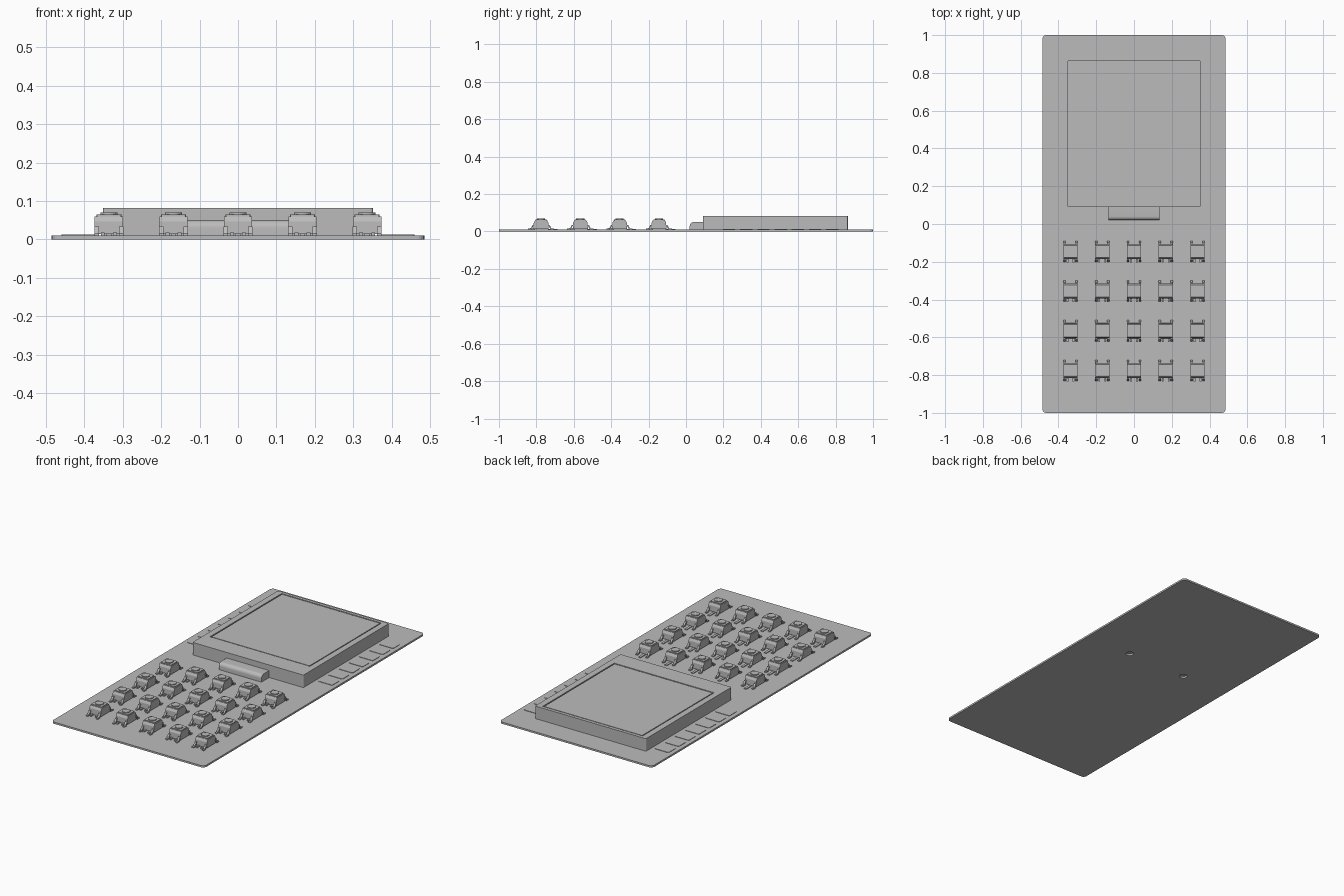
import bpy
import bmesh
from math import cos, sin, pi
from mathutils import Vector

if "Cube" in bpy.data.objects:
    bpy.data.objects.remove(bpy.data.objects["Cube"], do_unlink=True)

grey = bpy.data.materials.new("plain grey")
grey.use_nodes = True
GREY = (0.5, 0.5, 0.5, 1)
grey.diffuse_color = GREY
grey.node_tree.nodes["Principled BSDF"].inputs["Base Color"].default_value = GREY


def prism(bm, profile, lo, hi, axis):
    """Extrude a closed 2D profile from lo to hi along x (profile in y, z) or z (profile in x, y)."""
    def place(p, d):
        return (d, p[0], p[1]) if axis == "x" else (p[0], p[1], d)
    base = bm.faces.new([bm.verts.new(place(p, lo)) for p in profile])
    top = bmesh.ops.extrude_face_region(bm, geom=[base])["geom"]
    shift = Vector((hi - lo, 0, 0)) if axis == "x" else Vector((0, 0, hi - lo))
    bmesh.ops.translate(bm, vec=shift, verts=[g for g in top if isinstance(g, bmesh.types.BMVert)])


def rounded(cx, cy, hx, hy, r, steps=5):
    """Rounded rectangle outline."""
    points = []
    for quarter, (sx, sy) in enumerate([(1, 1), (-1, 1), (-1, -1), (1, -1)]):
        for i in range(steps + 1):
            a = (quarter + i / steps) * pi / 2
            points.append((cx + sx * (hx - r) + r * cos(a), cy + sy * (hy - r) + r * sin(a)))
    return points


def circle(cx, cy, r, n=24):
    return [(cx + r * cos(2 * pi * i / n), cy + r * sin(2 * pi * i / n)) for i in range(n)]


def rect(cx, cy, hx, hy):
    return [(cx - hx, cy - hy), (cx + hx, cy - hy), (cx + hx, cy + hy), (cx - hx, cy + hy)]


def make_mesh(name, prisms):
    bm = bmesh.new()
    for args in prisms:
        prism(bm, *args)
    bmesh.ops.recalc_face_normals(bm, faces=bm.faces[:])
    mesh = bpy.data.meshes.new(name)
    bm.to_mesh(mesh)
    bm.free()
    mesh.materials.append(grey)
    return mesh


def add(name, mesh, location=(0, 0, 0)):
    obj = bpy.data.objects.new(name, mesh)
    obj.location = location
    bpy.context.collection.objects.link(obj)
    return obj


def part(name, *prisms):
    return add(name, make_mesh(name, prisms))


def smooth(obj):
    bpy.ops.object.select_all(action="DESELECT")
    obj.select_set(True)
    bpy.context.view_layer.objects.active = obj
    bpy.ops.object.shade_smooth_by_angle()


def cut(obj, *prisms):
    cutter = part("cutter", *prisms)
    cutter.hide_render = True
    mod = obj.modifiers.new("cut", "BOOLEAN")
    mod.operation = "DIFFERENCE"
    mod.solver = "EXACT"
    mod.object = cutter
    bpy.ops.object.select_all(action="DESELECT")
    obj.select_set(True)
    bpy.context.view_layer.objects.active = obj
    bpy.ops.object.modifier_apply(modifier=mod.name)
    bpy.data.objects.remove(cutter, do_unlink=True)


BOARD = 0.01

# Circuit board with two mounting holes under the display
board = part("circuit_board", (rounded(0, 0, 0.485, 1, 0.02), 0, BOARD, "z"))
cut(board, *[(circle(side * 0.19, 0.19, 0.02), -0.01, 0.02, "z") for side in (-1, 1)])

# Display housing with a recessed screen panel
housing = part("display_housing", (rounded(0, 0.478, 0.352, 0.388, 0.008), BOARD, 0.082, "z"))
cut(housing, (rect(0, 0.523, 0.317, 0.325), 0.076, 0.1, "z"))
part("screen_panel", (rect(0, 0.523, 0.311, 0.319), 0.076, 0.081, "z"))

# Folded ribbon connector in front of the display
ribbon = [(0.092, BOARD), (0.02, BOARD), (0.02, 0.03)]
ribbon += [(0.04 - 0.02 * cos(i * pi / 12), 0.03 + 0.02 * sin(i * pi / 12)) for i in range(1, 7)]
ribbon.append((0.092, 0.05))
smooth(part("ribbon_connector", (ribbon, -0.135, 0.135, "x")))

# Contact pads along both edges of the board
for label, side in (("left", 1), ("right", -1)):
    part(label + "_contact_pads", *[
        (rounded(side * 0.415, 0.23 + 0.092 * i, 0.045, 0.033, 0.006, 2), BOARD - 0.002, 0.0125, "z")
        for i in range(7)])

# Push switch: tapered body, cover plate, round cap, bent legs and ground pins
body = [(-0.04, 0.014), (0.04, 0.014), (0.039, 0.046), (0.032, 0.06), (-0.032, 0.06), (-0.039, 0.046)]
leg = [(0.035, 0.034), (0.046, 0.034), (0.056, 0.016), (0.07, 0.016),
       (0.07, BOARD), (0.051, BOARD), (0.042, 0.028), (0.035, 0.028)]
legs = []
for end in (-1, 1):
    outline = [(end * y, z) for y, z in leg]
    for x in (-0.032, 0.032):
        legs.append((outline, x - 0.006, x + 0.006, "x"))
pins = [(rect(x, -0.045, 0.005, 0.014), BOARD, 0.018, "z") for x in (-0.016, 0.016)]
pins.append((rect(0, 0.062, 0.007, 0.026), BOARD, 0.014, "z"))

switch_meshes = {
    "switch_body": make_mesh("switch_body", [(body, -0.037, 0.037, "x")]),
    "switch_cover": make_mesh("switch_cover", [(rounded(0, 0, 0.033, 0.029, 0.005, 2), 0.059, 0.065, "z")]),
    "switch_cap": make_mesh("switch_cap", [(circle(0, 0, 0.022), 0.064, 0.07, "z")]),
    "switch_legs": make_mesh("switch_legs", legs),
    "switch_pins": make_mesh("switch_pins", pins),
}
for row in range(4):
    for column in range(5):
        spot = ((column - 2) * 0.168, -0.145 - 0.21 * row, 0)
        for name, mesh in switch_meshes.items():
            add(f"{name}_{row + 1}_{column + 1}", mesh, spot)
